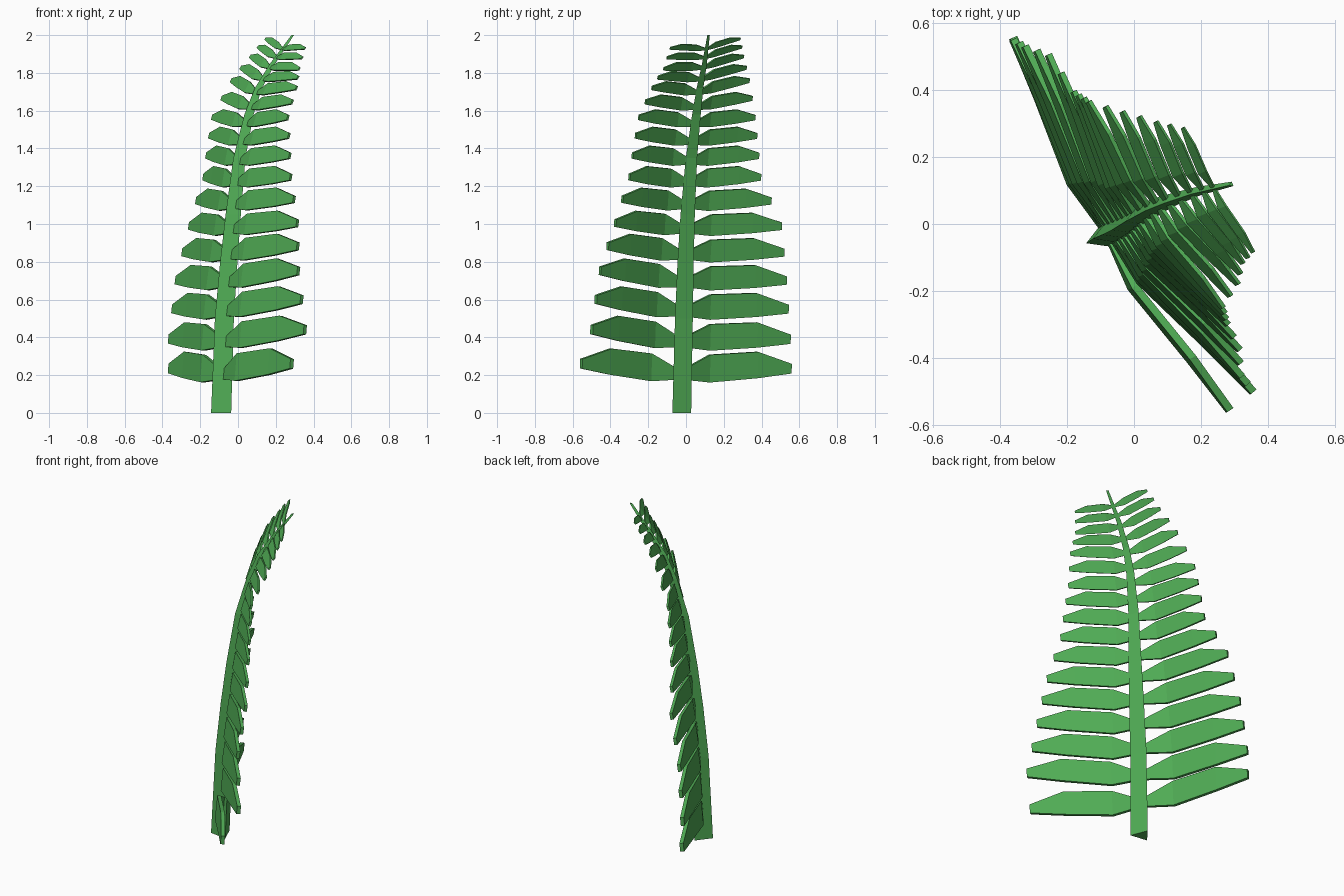
import bpy, bmesh
from mathutils import Vector

if "Cube" in bpy.data.objects:
    bpy.data.objects.remove(bpy.data.objects["Cube"])

# Fern frond: a bent three-sided stem with 17 pairs of tilted leaflets
F = Vector((0.927, 0.375, 0))    # direction the frond leans
L = Vector((-0.375, 0.927, 0))   # sideways direction
Z = Vector((0, 0, 1))
PAIRS = 17

STEM = [(-.085, -.034, 0), (-.068, -.022, .5), (-.045, -.012, .8),
        (-.022, 0, 1.05), (.01, .022, 1.35), (.06, .05, 1.58),
        (.11, .07, 1.72), (.185, .095, 1.85), (.29, .118, 2.0)]

# leaflet number: tip x, tip y, tip rise above its root
LEFT = [(0, -.36, .555, .035), (1, -.36, .55, .02), (3, -.325, .53, .015),
        (5, -.255, .505, .02), (7, -.18, .395, .03), (10, -.135, .365, .035),
        (12, -.035, .335, .065), (14, .065, .305, .06), (16, .145, .287, .055)]
RIGHT = [(0, .285, -.555, .06), (1, .355, -.50, .07), (3, .32, -.455, .065),
         (5, .315, -.375, .035), (7, .28, -.30, .03), (10, .265, -.25, .035),
         (12, .31, -.18, .026), (14, .325, -.118, -.005), (16, .355, -.085, .005)]

green = bpy.data.materials.new("leaf_green")
green.diffuse_color = (0.08, 0.41, 0.09, 1)
green.use_nodes = True
green.node_tree.nodes["Principled BSDF"].inputs["Base Color"].default_value = green.diffuse_color


def lerp_rows(rows, key, value):
    """Interpolate table rows at the given value of column `key`."""
    for a, b in zip(rows, rows[1:]):
        if value <= b[key]:
            break
    t = (value - a[key]) / (b[key] - a[key])
    return [p + (q - p) * t for p, q in zip(a, b)]


def stem_point(z):
    return Vector(lerp_rows(STEM, 2, z))


def loft(bm, rings):
    """Skin a closed tube through equal-sized rings and cap both ends."""
    rings = [[bm.verts.new(p) for p in ring] for ring in rings]
    n = len(rings[0])
    for a, b in zip(rings, rings[1:]):
        for i in range(n):
            j = (i + 1) % n
            bm.faces.new((a[i], a[j], b[j], b[i]))
    bm.faces.new(rings[0][::-1])
    bm.faces.new(rings[-1])


def finish(bm, name):
    bmesh.ops.recalc_face_normals(bm, faces=bm.faces)
    mesh = bpy.data.meshes.new(name)
    bm.to_mesh(mesh)
    bm.free()
    mesh.materials.append(green)
    bpy.context.collection.objects.link(bpy.data.objects.new(name, mesh))


# Stem, tapering to the tip
bm = bmesh.new()
rings = []
for p in STEM:
    c = Vector(p)
    r = 0.062 - 0.0135 * c.z ** 2
    rings.append([c - r * F, c + r * (0.5 * F - 0.866 * L), c + r * (0.5 * F + 0.866 * L)])
loft(bm, rings)
finish(bm, "stem")


def leaflet(bm, i, table):
    t = i / (PAIRS - 1)
    z = 0.2 + 2.795 * t - 1.07 * t * t
    root = stem_point(z)
    _, x, y, rise = lerp_rows(table, 0, i)
    tip = Vector((x, y, z + rise))
    axis = tip - root
    # blade width follows the lean of the stem
    lean = (stem_point(z + 0.05) - stem_point(z - 0.05)).dot(F) / 0.1
    across = (Z + F * (lean + 0.05)).normalized()
    normal = axis.cross(across).normalized()
    size = 0.147 - 0.107 * t
    rings = []
    # position along blade, width, backward bulge, upward bulge
    for s, w, back, up in ((0, .3, 0, 0), (.28, 1, .2, .17), (.7, .95, .05, .2), (1, .35, 0, 0)):
        c = root + axis * s - F * back * size + Z * up * size
        u = across * size * w / 2
        n = normal * size * 0.075
        rings.append([c + u + n, c + u - n, c - u - n, c - u + n])
    loft(bm, rings)


# Leaflets on both sides
for name, table in (("left_leaflets", LEFT), ("right_leaflets", RIGHT)):
    bm = bmesh.new()
    for i in range(PAIRS):
        leaflet(bm, i, table)
    finish(bm, name)
